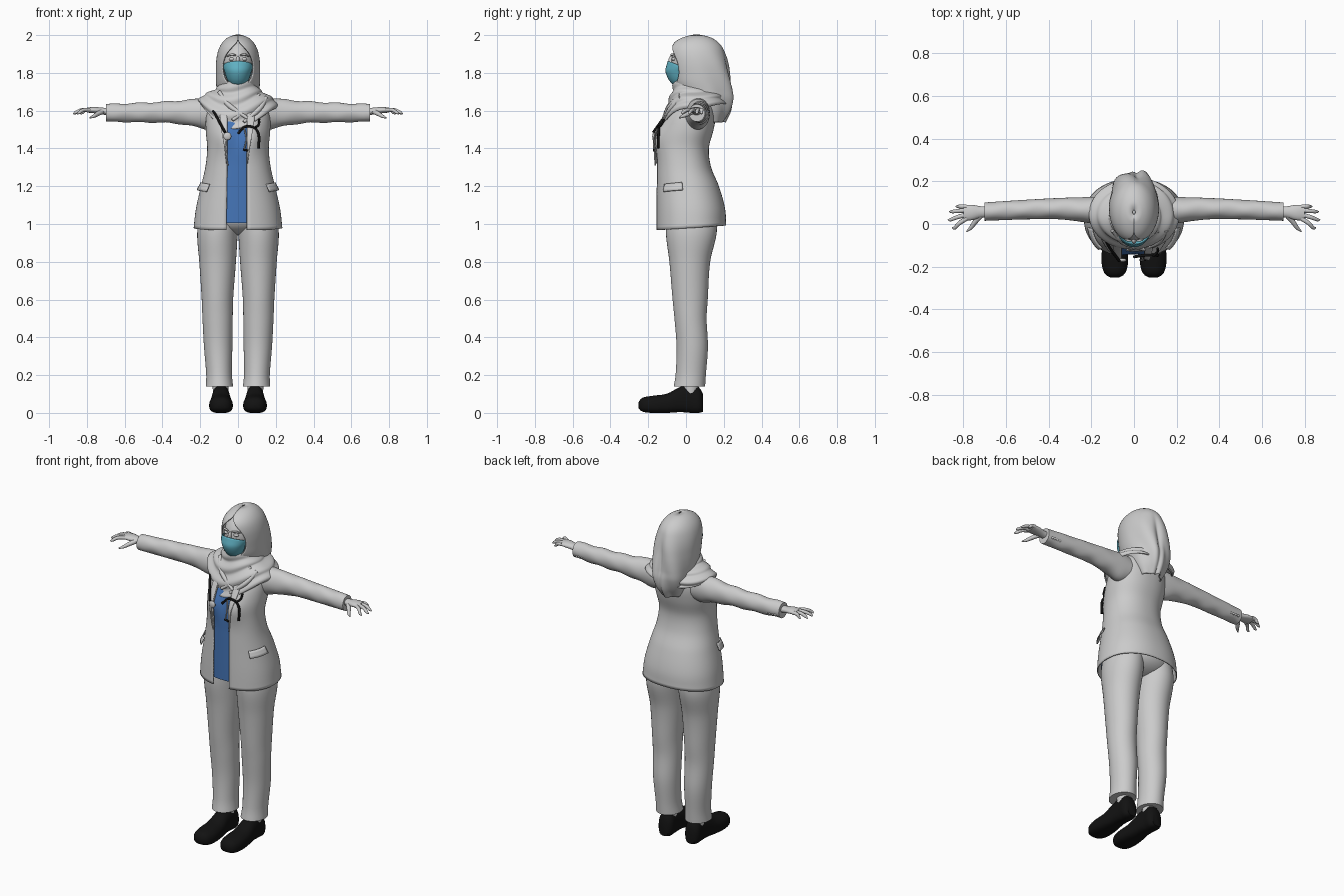
import bpy, bmesh
from math import sin, cos, pi, asin, exp, radians
from mathutils import Vector

if "Cube" in bpy.data.objects:
    bpy.data.objects.remove(bpy.data.objects["Cube"], do_unlink=True)


def material(name, rgb):
    m = bpy.data.materials.new(name)
    m.use_nodes = True
    m.diffuse_color = (*rgb, 1)
    m.node_tree.nodes["Principled BSDF"].inputs["Base Color"].default_value = (*rgb, 1)
    return m


CLOTH = material("pale grey", (0.6, 0.6, 0.6))
BLUE = material("shirt blue", (0.06, 0.18, 0.48))
TEAL = material("mask teal", (0.12, 0.45, 0.56))
BLACK = material("black", (0.006, 0.006, 0.006))


def spline(rows, t):
    """Smooth interpolation of table rows keyed by their first value."""
    t = min(max(t, rows[0][0]), rows[-1][0])
    i = max(k for k in range(len(rows) - 1) if rows[k][0] <= t)

    def slope(k, c):
        a, b = rows[max(k - 1, 0)], rows[min(k + 1, len(rows) - 1)]
        return (b[c] - a[c]) / (b[0] - a[0])
    p, q = rows[i], rows[i + 1]
    h = q[0] - p[0]
    u = (t - p[0]) / h
    return [p[c] * (1 + 2 * u) * (1 - u) ** 2 + q[c] * u * u * (3 - 2 * u)
            + h * slope(i, c) * u * (1 - u) ** 2 - h * slope(i + 1, c) * u * u * (1 - u)
            for c in range(1, len(p))]


def span(a, b, n):
    return [a + (b - a) * i / n for i in range(n + 1)]


def surface(name, us, vs, f, mat, closed=False, caps=False, thick=0):
    """Grid surface through f(u, v); closed wraps v, caps fills both ends."""
    bm = bmesh.new()
    grid = [[bm.verts.new(f(u, v)) for v in vs] for u in us]
    n = len(vs)
    for a, b in zip(grid, grid[1:]):
        for j in range(n if closed else n - 1):
            k = (j + 1) % n
            bm.faces.new((a[j], a[k], b[k], b[j]))
    if caps:
        bm.faces.new(grid[0])
        bm.faces.new(grid[-1])
    bmesh.ops.recalc_face_normals(bm, faces=bm.faces)
    me = bpy.data.meshes.new(name)
    bm.to_mesh(me)
    bm.free()
    me.materials.append(mat)
    ob = bpy.data.objects.new(name, me)
    bpy.context.collection.objects.link(ob)
    if thick:
        mod = ob.modifiers.new("thickness", "SOLIDIFY")
        mod.thickness, mod.offset = thick, 0
    bpy.ops.object.select_all(action="DESELECT")
    ob.select_set(True)
    bpy.context.view_layer.objects.active = ob
    bpy.ops.object.shade_smooth_by_angle(angle=radians(50))
    return ob


RING = span(0, 2 * pi, 40)[:-1]


def power(v, e):
    return abs(v) ** e * (1 if v >= 0 else -1)


def tube(name, pts, radii, mat, sides=10):
    """Round tube through points, with one radius per point."""
    rows = [(i, *p, r) for i, (p, r) in enumerate(zip(pts, radii))]

    def f(t, a):
        x, y, z, r = spline(rows, t)
        lo, hi = spline(rows, t - .05), spline(rows, t + .05)
        d = (Vector(hi[:3]) - Vector(lo[:3])).normalized()
        side = d.cross(Vector((.2, .3, 1))).normalized()
        return Vector((x, y, z)) + r * (side * cos(a) + d.cross(side) * sin(a))
    return surface(name, span(0, len(pts) - 1, 4 * (len(pts) - 1)),
                   span(0, 2 * pi, sides)[:-1], f, mat, True, True)


def ball(name, centre, size, mat):
    def f(t, a):
        return [c + s * k for c, s, k in zip(centre, size,
                (sin(t) * cos(a), sin(t) * sin(a), cos(t)))]
    return surface(name, span(.02, pi - .02, 16), RING, f, mat, True, True)


# Jacket body: z, centre y, half width, half depth
BODY = [(.98, .027, .232, .183), (1.08, .024, .22, .18), (1.2, .008, .193, .163),
        (1.3, -.012, .17, .142), (1.4, -.017, .16, .135), (1.5, .005, .168, .138),
        (1.58, .025, .165, .13), (1.64, .045, .145, .1), (1.69, .055, .085, .06)]


def body(z, a, out=0):
    cy, rx, ry = spline(BODY, z)
    x = (rx + out) * power(sin(a), .9)
    y = cy - (ry + out) * power(cos(a), .9)
    bust = exp(-((abs(x) - .085) / .055) ** 2 - ((z - 1.46) / .07) ** 2)
    return Vector((x, y - .027 * bust * max(0, cos(a)), z))


def chest(x, z, out):
    rx = spline(BODY, z)[1]
    return body(z, asin(power(max(-1, min(1, x / rx)), 1 / .9)), out)


def opening(z):
    return .046 / spline(BODY, z)[1]


def jacket_point(z, t):
    g = opening(z)
    return body(z, g + t * (2 * pi - 2 * g) - .03) - Vector((0, 0, .012 * cos(2 * pi * t) * (z < 1)))


surface("jacket", span(.98, 1.69, 40), span(0, 1, 64), jacket_point, CLOTH, thick=.006)
surface("shirt", span(1.005, 1.6, 30), span(-.75, .75, 20),
        lambda z, a: body(z, a, -.012), BLUE)
ball("pelvis", (0, .035, 1.03), (.195, .14, .09), CLOTH)

LEG = [(.14, .098, .018, .072, .083), (.2, .1, .025, .068, .08), (.35, .105, .033, .075, .083),
       (.5, .108, .024, .08, .085), (.6, .109, .022, .083, .093), (.8, .108, .02, .097, .108),
       (.95, .109, .028, .107, .134), (1.06, .1, .03, .1, .13)]
SLEEVE = [(.07, .055, 1.585, .07, .08), (.16, .06, 1.585, .067, .084), (.22, .066, 1.588, .06, .074),
          (.35, .072, 1.592, .05, .058), (.5, .068, 1.59, .046, .052), (.7, .058, 1.588, .043, .046)]
# Shoe: y, half width, top, bottom
SHOE = [(-.252, .018, .055, .025), (-.235, .046, .078, .008), (-.18, .062, .09, 0),
        (-.1, .058, .102, 0), (-.03, .05, .138, .004), (.03, .046, .15, 0),
        (.07, .046, .135, 0), (.09, .03, .1, .006)]
# Fingers: knuckle y, tip x, tip y
FINGERS = [(.082, .835, .082), (.064, .865, .058), (.044, .872, .02), (.026, .852, -.018)]

for s, side in ((1, "left"), (-1, "right")):
    def leg(z, a):
        cx, cy, rx, ry = spline(LEG, z)
        return s * (cx + rx * cos(a)), cy + ry * sin(a), z
    surface(side + "_trouser_leg", span(.14, 1.06, 36), RING, leg, CLOTH, True, True)
    tube(side + "_ankle", [(s * .09, .025, .08), (s * .095, .025, .2)], [.042, .042], CLOTH, 16)

    def shoe(y, a):
        w, top, low = spline(SHOE, y)
        c, k = cos(a), sin(a)
        h = (top - low) / 2
        width = w * (1 - .3 * max(0, k)) if k > 0 else w
        return s * (.09 + width * power(c, .7)), y, low + h + h * power(k, .6)
    surface(side + "_shoe", span(-.252, .09, 30), RING, shoe, BLACK, True, True)

    def sleeve(x, a):
        cy, cz, ry, rz = spline(SLEEVE, x)
        return s * x, cy + ry * cos(a), cz + rz * sin(a) + .003 * sin(45 * x) * sin(2 * a + 1)
    surface(side + "_sleeve", span(.07, .7, 36), RING, sleeve, CLOTH, True, True)

    # Cuff buttons on the back of the sleeve
    for i in range(4):
        ball(side + "_cuff_button", (s * (.62 + .018 * i), .098, 1.568), (.007, .006, .007), CLOTH)

    # Hand
    PALM = [(.68, .056, 1.593, .026, .02), (.72, .056, 1.598, .027, .018),
            (.76, .054, 1.603, .036, .017), (.8, .053, 1.603, .036, .013)]

    def palm(x, a):
        cy, cz, ry, rz = spline(PALM, x)
        return s * x, cy + ry * cos(a), cz + rz * sin(a)
    surface(side + "_palm", span(.68, .8, 10), RING[::2], palm, CLOTH, True, True)
    for y, tx, ty in FINGERS:
        tube(side + "_finger", [(s * .785, y, 1.604), (s * (.785 + tx) / 2, (y + ty) / 2, 1.603),
             (s * (tx - .012), ty, 1.59), (s * tx, ty, 1.582)], [.011, .01, .008, .003], CLOTH)
    tube(side + "_thumb", [(s * .72, .04, 1.595), (s * .745, .01, 1.582), (s * .765, -.018, 1.57),
         (s * .785, -.035, 1.562)], [.014, .012, .009, .003], CLOTH)

    # Lapel and pocket flap follow the jacket surface
    def lapel(z, t):
        w = .27 * (z - 1.32) / .28 if z < 1.55 else .22
        return body(z, s * (opening(z) + t * w) - .03, .006 + .004 * t)
    surface(side + "_lapel", span(1.32, 1.62, 20), span(0, 1, 6), lapel, CLOTH, thick=.005)
    surface(side + "_pocket_flap", span(1.175, 1.215, 3), span(.82, 1.45, 10),
            lambda z, a: body(z + .015 * (a - 1.1), s * a, .008 + (1.215 - z) * .3), CLOTH, thick=.006)

    # Brow and closed-in eye
    tube(side + "_brow", [(s * .012, -.079, 1.893), (s * .035, -.074, 1.897), (s * .058, -.055, 1.888)],
         [.004, .006, .003], CLOTH)
    ball(side + "_eye", (s * .032, -.064, 1.873), (.016, .012, .009), CLOTH)
    # Mask ear loop
    tube(side + "_ear_loop", [(s * .066, -.05, 1.84), (s * .086, 0, 1.835), (s * .07, -.035, 1.78)],
         [.003] * 3, TEAL, 6)

# Head, nose bridge and neck
ball("head", (0, .03, 1.85), (.085, .109, .125), CLOTH)
ball("nose_bridge", (0, -.078, 1.86), (.011, .016, .03), CLOTH)
tube("neck", [(0, .05, 1.6), (0, .045, 1.8)], [.06, .06], CLOTH, 20)

# Face mask: z, half width, front y, edge y
MASK = [(1.738, .034, -.068, -.04), (1.765, .055, -.09, -.03), (1.81, .07, -.107, -.03),
        (1.845, .076, -.1, -.03), (1.862, .074, -.095, -.035)]


def mask(z, t):
    w, front, edge = spline(MASK, z)
    drop = .022 * t * t * max(0, (z - 1.81) / .05)
    return w * sin(t * pi / 2), edge + (front - edge) * cos(t * pi / 2), z - drop


surface("face_mask", span(1.738, 1.862, 14), span(-1, 1, 24), mask, TEAL, thick=.004)

# Headscarf hood: z, front y, back y, half width, half opening angle
HOOD = [(1.54, .06, .2, .06, .02), (1.6, .0, .235, .09, .02), (1.66, -.02, .25, .105, .02),
        (1.71, -.045, .247, .11, .06), (1.75, -.066, .242, .113, .5), (1.79, -.075, .235, .114, .72),
        (1.85, -.084, .222, .113, .76), (1.9, -.086, .205, .106, .6), (1.94, -.075, .185, .092, .3),
        (1.97, -.045, .155, .07, .02), (1.99, .0, .115, .042, .0), (2.0, .045, .065, .006, 0)]


def hood(z, t):
    front, back, rx, g = spline(HOOD, z)
    g = max(g, 0)
    a = g + t * 2 * (pi - g)
    ry, low = (back - front) / 2, max(0, min(1, (1.95 - z) / .25))
    rear = max(0, -cos(a))
    fold = low * rear * (.011 * sin(5 * a + 14 * z + 2) - .02 * exp(-((a - pi + .15) / .16) ** 2))
    return (rx + fold) * sin(a), (front + back) / 2 - (ry + fold) * cos(a), z


surface("headscarf_hood", span(1.54, 2, 56), span(0, 1, 80), hood, CLOTH, thick=.007)

# Headscarf drape: step, z, centre y, half width, half depth, drop at the front
DRAPE = [(0, 1.755, .02, .08, .085, 0), (1, 1.715, .03, .108, .1, .015), (2, 1.69, .04, .15, .13, .05),
         (3, 1.66, .045, .195, .155, .085), (4, 1.625, .045, .205, .165, .12)]


def drape(t, a):
    z, cy, rx, ry, drop = spline(DRAPE, t)
    front = max(0, cos(a))
    fold = .007 * sin(5 * t + 2.5 * sin(a)) * min(1, t)
    return ((rx + fold) * sin(a), cy - (ry + fold) * cos(a),
            z - drop * front ** 2.5 + .012 * sin(3 * a) * t / 4)


surface("headscarf_drape", span(0, 4, 28), span(0, 2 * pi, 72)[:-1], drape, CLOTH, True, thick=.008)

# Crossing scarf folds over the chest
for k, (x0, x1) in enumerate(((-.1, .05), (.11, -.03), (.15, .03))):
    tube("scarf_fold", [(x0, -.03, 1.7 - .015 * k), ((x0 * 2 + x1) / 3, -.085, 1.63 - .012 * k),
         (x1, -.12, 1.56 - .01 * k)], [.01, .014, .008], CLOTH)


# Stethoscope
def cord(name, path, r, mat, out=.014):
    tube(name, [chest(x, z, out) for x, z in path], [r] * len(path), mat, 8)


cord("stethoscope_right_cord", [(-.125, 1.62), (-.1, 1.57), (-.06, 1.485)], .007, BLACK, .024)
cord("stethoscope_left_cord", [(.0, 1.48), (.035, 1.515), (.08, 1.51), (.102, 1.47), (.1, 1.4)], .007, BLACK)
cord("stethoscope_shoulder_cord", [(.08, 1.51), (.098, 1.525), (.1, 1.555)], .006, BLACK, .02)
cord("stethoscope_binaural", [(.03, 1.51), (.04, 1.45), (.03, 1.395)], .004, CLOTH)
cord("stethoscope_earpiece", [(.025, 1.395), (.05, 1.388)], .006, BLACK)
cord("stethoscope_hanging_tube", [(-.055, 1.45), (-.06, 1.38), (-.05, 1.31)], .004, CLOTH)
ball("stethoscope_chest_piece", chest(-.052, 1.465, .014), (.021, .009, .021), CLOTH)
